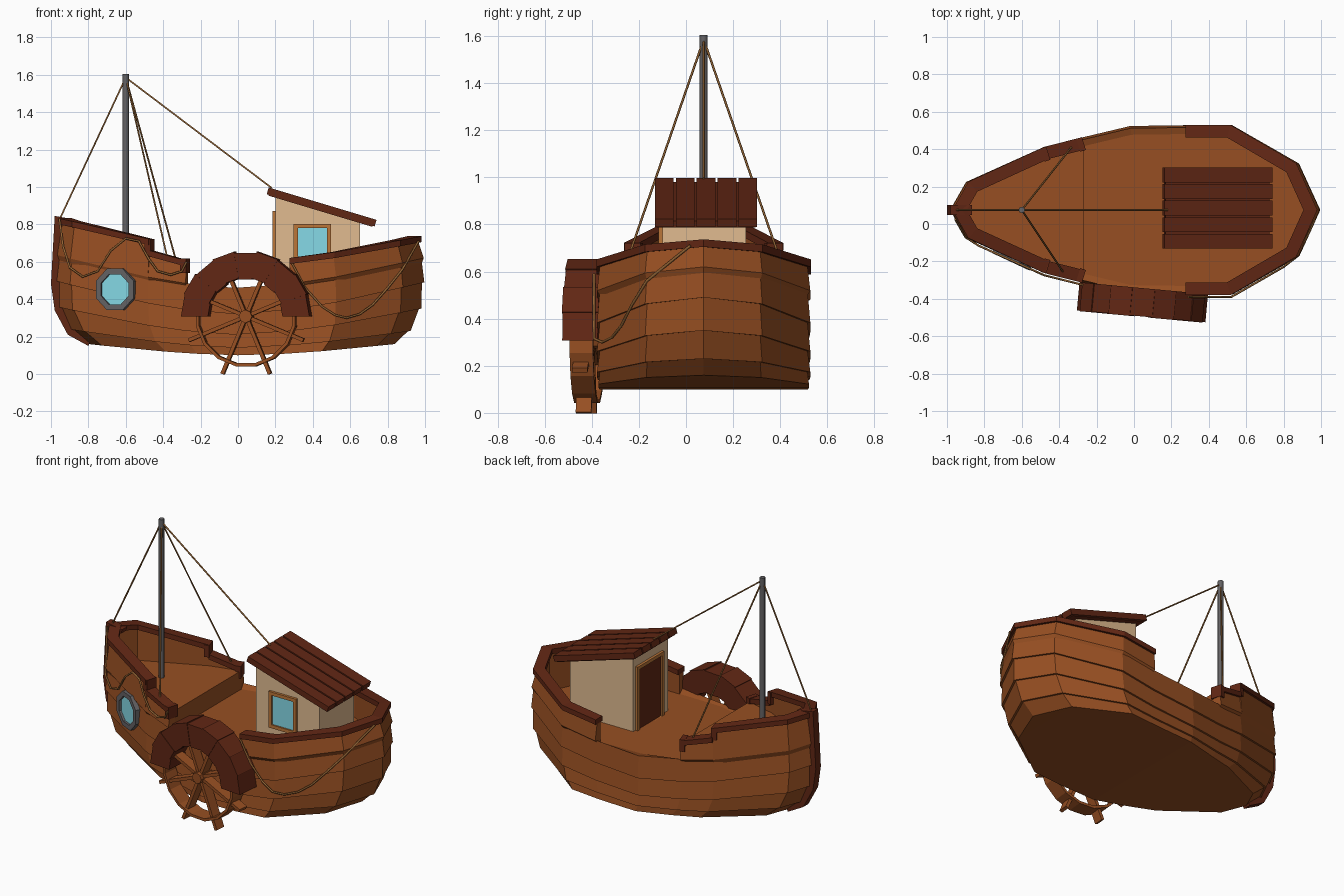
import bpy, bmesh, math
from mathutils import Vector, Matrix

if "Cube" in bpy.data.objects:
    bpy.data.objects.remove(bpy.data.objects["Cube"])

CY = 0.075  # hull centreline


def mat(name, r, g, b):
    m = bpy.data.materials.new(name)
    m.diffuse_color = (r, g, b, 1)
    m.use_nodes = True
    m.node_tree.nodes["Principled BSDF"].inputs["Base Color"].default_value = m.diffuse_color
    return m


WOOD = mat("wood", .31, .078, .016)
RED = mat("dark_red_wood", .12, .02, .007)
TAN = mat("plaster", .75, .5, .28)
GLASS = mat("glass", .24, .7, .8)
FRAME = mat("light_wood", .5, .18, .04)
IRON = mat("iron", .13, .125, .13)
ROPE = mat("rope", .3, .13, .035)


def make(name, verts, faces, m):
    me = bpy.data.meshes.new(name)
    me.from_pydata([tuple(v) for v in verts], [], faces)
    bm = bmesh.new()
    bm.from_mesh(me)
    bmesh.ops.recalc_face_normals(bm, faces=bm.faces)
    bm.to_mesh(me)
    bm.free()
    o = bpy.data.objects.new(name, me)
    bpy.context.collection.objects.link(o)
    me.materials.append(m)
    return o


def prism(name, prof, m, a, b, M=None):
    """Extrude an xz profile from y=a to y=b."""
    n = len(prof)
    M = M or Matrix()
    v = [M @ Vector((x, y, z)) for y in (a, b) for x, z in prof]
    f = [tuple(range(n)), tuple(range(n, 2 * n))]
    f += [(i, (i + 1) % n, n + (i + 1) % n, n + i) for i in range(n)]
    return make(name, v, f, m)


def box(name, x0, x1, y0, y1, z0, z1, m, M=None):
    return prism(name, [(x0, z0), (x1, z0), (x1, z1), (x0, z1)], m, y0, y1, M)


def polar(r, n, start=0.0):
    return [(r * math.cos(start + 2 * math.pi * i / n), r * math.sin(start + 2 * math.pi * i / n)) for i in range(n)]


def arc_ring(name, r0, r1, a0, a1, n, y0, y1, m, M):
    """Faceted ring or arch of rectangular section."""
    v, closed = [], a1 - a0 > 6.28
    for i in range(n + (0 if closed else 1)):
        a = a0 + (a1 - a0) * i / n
        v += [M @ Vector((r * math.cos(a), y, r * math.sin(a))) for r, y in ((r0, y0), (r1, y0), (r1, y1), (r0, y1))]
    k = len(v) // 4
    f = [(4 * i + j, 4 * i + (j + 1) % 4, 4 * ((i + 1) % k) + (j + 1) % 4, 4 * ((i + 1) % k) + j)
         for i in range(n) for j in range(4)]
    if not closed:
        f += [(0, 1, 2, 3), tuple(range(4 * k - 4, 4 * k))]
    return make(name, v, f, m)


def tube(name, pts, r, m, res=1):
    c = bpy.data.curves.new(name, "CURVE")
    c.dimensions, c.bevel_depth, c.bevel_resolution, c.use_fill_caps = "3D", r, res, True
    s = c.splines.new("POLY")
    s.points.add(len(pts) - 1)
    for p, q in zip(s.points, pts):
        p.co = (*q, 1)
    tmp = bpy.data.objects.new(name + "_path", c)
    bpy.context.collection.objects.link(tmp)
    bpy.context.view_layer.update()
    me = bpy.data.meshes.new_from_object(tmp.evaluated_get(bpy.context.evaluated_depsgraph_get()))
    bpy.data.objects.remove(tmp)
    me.materials.clear()
    me.materials.append(m)
    o = bpy.data.objects.new(name, me)
    bpy.context.collection.objects.link(o)


# Hull plan stations (x, half width) and plank levels (mid z, bow z, stern z, bow x, stern x)
ST = [(-.97, 0), (-.89, .14), (-.48, .325), (-.28, .375), (-.02, .437), (.28, .441), (.52, .441), (.87, .24), (.98, 0)]
LV = [(.10, .16, .16, -.79, .83), (.14, .24, .23, -.89, .91), (.21, .36, .35, -.955, .968),
      (.32, .50, .49, -.97, .983), (.46, .64, .62, -.967, .98), (.57, .80, .705, -.955, .965)]
RING = ST + [(x, -w) for x, w in ST[7:0:-1]]
N = len(RING)


def outline(k, d=0.0):
    b, s = LV[k][3:]
    P = [Vector((b + (x + .97) / 1.95 * (s - b), CY + w)) for x, w in RING]
    out = []
    for i, p in enumerate(P):
        d0, d1 = (p - P[i - 1]).normalized(), (P[(i + 1) % N] - p).normalized()
        n = Vector((-d0.y - d1.y, d0.x + d1.x)).normalized()
        out.append(p + n * d / max(.6, n.dot(Vector((-d0.y, d0.x)))))
    return out


def lz(k, i):
    x = RING[i][0]
    end = LV[k][1] if x < 0 else LV[k][2]
    return LV[k][0] + (end - LV[k][0]) * min(1, abs(x) / .97) ** 1.6


# Lapped plank hull closed by bottom and main deck
rows = []
for k in range(4):
    rows.append([(*p, lz(k, i)) for i, p in enumerate(outline(k, .012 if k else .006))])
    rows.append([(*p, lz(k + 1, i)) for i, p in enumerate(outline(k + 1))])
rows.append([(*p, .46) for p in outline(4, -.035)])
faces = [(r * N + i, r * N + (i + 1) % N, (r + 1) * N + (i + 1) % N, (r + 1) * N + i)
         for r in range(len(rows) - 1) for i in range(N)]
for base in (0, (len(rows) - 1) * N):
    for i in range(8):
        q = [base + i, base + i + 1, base + (N - i - 1) % N, base + (N - i) % N]
        faces.append(tuple(dict.fromkeys(q)))
make("hull", sum(rows, []), faces, WOOD)


def wall(name, ids, kb, zb, zt, zi, d, t, m):
    """Solid strip following the hull outline."""
    ob, ot, inn = outline(kb, d), outline(5, d if kb == 5 else 0), outline(5, d - t)
    v = []
    for i in ids:
        i %= N
        v += [(*ob[i], zb(i)), (*ot[i], zt(i)), (*inn[i], zt(i)), (*inn[i], zi(i))]
    n = len(v) // 4
    f = [(4 * i + j, 4 * i + (j + 1) % 4, 4 * i + 4 + (j + 1) % 4, 4 * i + 4 + j) for i in range(n - 1) for j in range(4)]
    make(name, v, f + [(0, 1, 2, 3), tuple(range(4 * n - 4, 4 * n))], m)


def z_aft(i): return lz(5, i)
def z_high(i): return .69 + (-.48 - RING[i][0]) * .23
def z_low(i): return .575 + (-.28 - RING[i][0]) * .27


# Bulwarks and their cap rails
for name, ids, top in (("aft", range(5, 12), z_aft), ("bow_high", range(14, 19), z_high),
                       ("bow_low_a", range(13, 15), z_low), ("bow_low_b", range(2, 4), z_low)):
    wall(name + "_bulwark", ids, 4, lambda i: lz(4, i), top, lambda i: .44, .012, .05, WOOD)
    wall(name + "_rail", ids, 5, top, lambda i, t=top: t(i) + .032, top, .014, .068, RED)

# Raised foredeck
o = outline(5, -.03)
fd = [o[i % N] for i in range(13, 20)]
n = len(fd)
make("foredeck", [(*p, z) for z in (.44, .58) for p in fd],
     [tuple(range(n)), tuple(range(n, 2 * n))] + [(i, (i + 1) % n, n + (i + 1) % n, n + i) for i in range(n)], WOOD)

# Rail end blocks
for s, tag in ((1, "port"), (-1, "starboard")):
    for x, w, z in ((-.285, .35, .54), (-.475, .297, .645)):
        R = Matrix.Translation((x, CY + s * w, z)) @ Matrix.Rotation(s * .3, 4, "Z")
        box("rail_end_" + tag, -.014, .018, -.036, .036, 0, .077, RED, R)

# Stem post
prism("stem_post", [(-.80, .15), (-.91, .21), (-.98, .34), (-1, .48), (-.98, .845), (-.865, .825), (-.87, .80),
                    (-.93, .78), (-.95, .48), (-.92, .35), (-.78, .2)], RED, CY - .026, CY + .026)

# Cabin with sloping plank roof
prism("cabin", [(.2, .45), (.652, .45), (.652, .82), (.2, .955)], TAN, -.1, .255)
SL = Matrix.Translation((.152, 0, .957)) @ Matrix.Rotation(math.atan(.3), 4, "Y")
box("roof_base", .01, .59, -.125, .295, 0, .028, RED, SL)
for i in range(5):
    y = -.132 + i * .0888
    box("roof_plank", 0, .602, y, y + .079, .005, .042, RED, SL)


def framed(name, a0, a1, z0, z1, t, m, M):
    """Panel with a raised frame, facing local -y."""
    box(name, a0, a1, -.006, .01, z0, z1, m, M)
    for b in ((a0 - t, a0, z0 - t, z1 + t), (a1, a1 + t, z0 - t, z1 + t), (a0, a1, z1, z1 + t), (a0, a1, z0 - t, z0)):
        box(name + "_frame", b[0], b[1], -.016, .01, b[2], b[3], FRAME, M)


framed("cabin_window", .32, .475, .59, .78, .022, GLASS, Matrix.Translation((0, -.1, 0)))
framed("cabin_door", -.115, .115, .46, .85, .022, RED,
       Matrix.Translation((.2, CY + .02, 0)) @ Matrix.Rotation(-math.pi / 2, 4, "Z"))

# Paddle wheel and its cover
W = Matrix.Translation((.045, -.42, .308)) @ Matrix.Rotation(math.radians(-5.3), 4, "Z")
arc_ring("wheel_rim", .255, .272, math.pi / 16, math.pi / 16 + 2 * math.pi, 16, -.05, .05, WOOD, W)
prism("wheel_hub", polar(.035, 8), WOOD, -.06, .09, W)
for i in range(8):
    box("paddle_spoke", .02, .333, -.036, .03, -.01, .01, WOOD,
        W @ Matrix.Rotation(math.pi / 8 + i * math.pi / 4, 4, "Y"))
for i in range(9):
    j = .006 * (i % 2)
    arc_ring("wheel_cover_plank", .2 + j, .345 + j, i * math.pi / 9, (i + 1) * math.pi / 9, 1, -.074 - j / 2, .077, RED, W)

# Porthole
P = Matrix.Translation((-.65, -.182, .452)) @ Matrix.Rotation(math.radians(-25), 4, "Z")
arc_ring("porthole_frame", .088, .12, math.pi / 8, math.pi / 8 + 2 * math.pi, 8, -.022, .05, IRON, P)
prism("porthole_glass", polar(.092, 8, math.pi / 8), GLASS, -.008, .05, P)

# Mast and stays
tube("mast", [(-.6, CY, .5), (-.6, CY, 1.605)], .017, IRON, 2)
for e in ((-.95, CY, .835), (.18, CY, .995), (-.38, -.255, .63), (-.335, .41, .62)):
    tube("stay", [(-.6, CY, 1.585), e], .005, ROPE)


# Hanging ropes following the near side of the hull
def side_y(x):
    for (a, wa), (b, wb) in zip(ST, ST[1:]):
        if a <= x <= b:
            return CY - .024 - wa - (wb - wa) * (x - a) / (b - a)


for pts in ([(-.955, .83), (-.935, .68), (-.9, .57), (-.83, .52), (-.75, .55), (-.68, .66), (-.6, .725), (-.53, .71),
             (-.48, .62), (-.43, .55), (-.36, .53), (-.3, .55), (-.275, .6)],
            [(.29, .59), (.36, .46), (.45, .36), (.52, .315), (.58, .3), (.65, .32), (.72, .37), (.8, .46), (.88, .56), (.965, .71)]):
    tube("side_rope", [(x, side_y(x), z) for x, z in pts], .006, ROPE)
